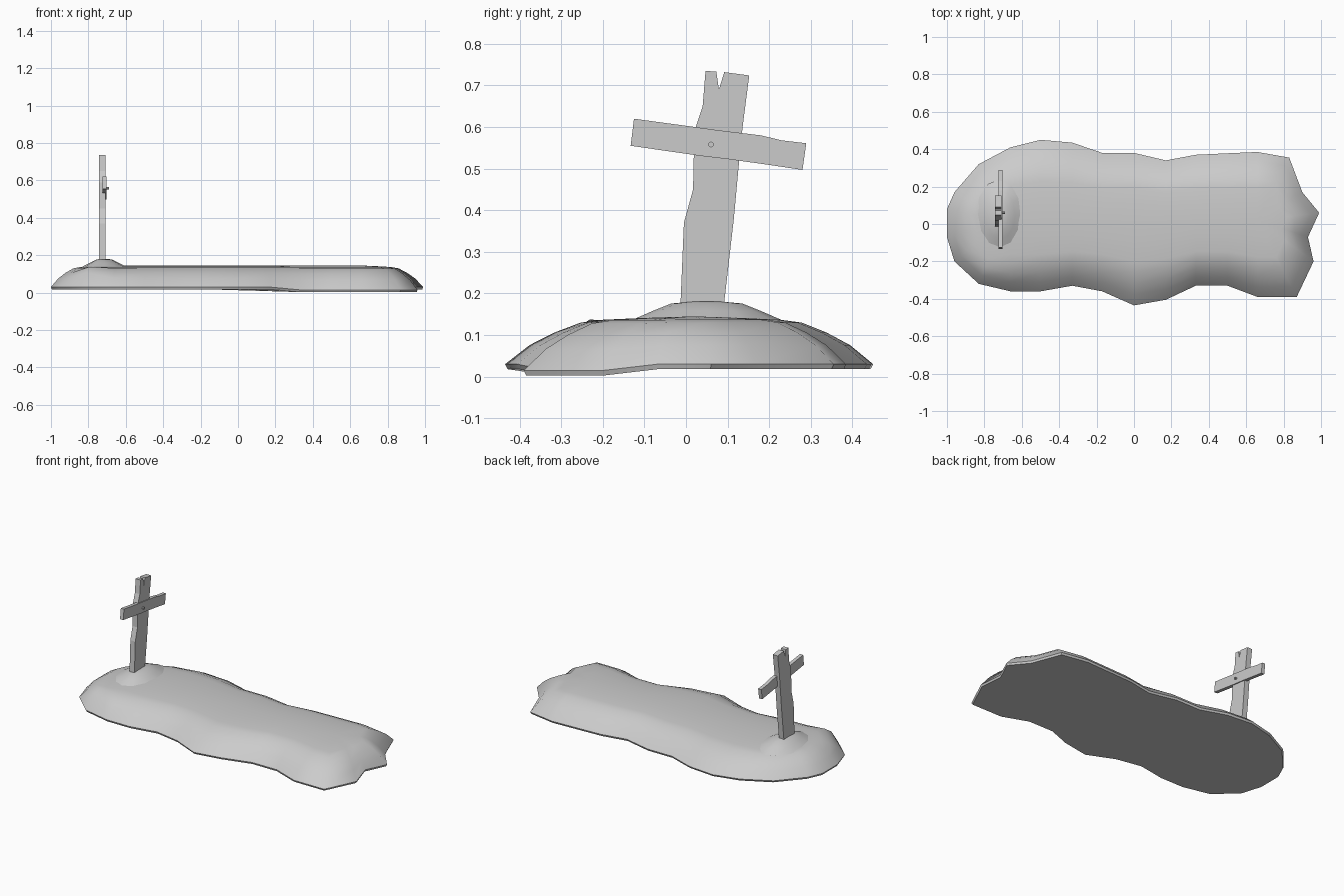
import bpy, bmesh, math
from mathutils import Vector, Matrix

if "Cube" in bpy.data.objects:
    bpy.data.objects.remove(bpy.data.objects["Cube"])


def finish(bm, name, smooth=None):
    bmesh.ops.recalc_face_normals(bm, faces=bm.faces)
    me = bpy.data.meshes.new(name)
    bm.to_mesh(me)
    bm.free()
    ob = bpy.data.objects.new(name, me)
    bpy.context.collection.objects.link(ob)
    if smooth:
        bpy.ops.object.select_all(action='DESELECT')
        ob.select_set(True)
        bpy.context.view_layer.objects.active = ob
        bpy.ops.object.shade_smooth_by_angle(angle=math.radians(smooth))
    return ob


def bridge(bm, a, b):
    n = len(a)
    for i in range(n):
        j = (i + 1) % n
        bm.faces.new((a[i], a[j], b[j], b[i]))


# Earth mound: irregular outline stepped up in rings to a central spine
outline = [(.99, .06), (.9, .17), (.83, .355), (.66, .385), (.5, .378), (.33, .37),
           (.17, .34), (0, .38), (-.17, .38), (-.33, .435), (-.5, .45), (-.66, .41),
           (-.83, .32), (-.96, .17), (-1, .08), (-1, -.07), (-.96, -.2), (-.83, -.32),
           (-.66, -.36), (-.5, -.36), (-.33, -.33), (-.17, -.36), (0, -.435), (.17, -.405),
           (.33, -.33), (.5, -.33), (.66, -.39), (.87, -.39), (.96, -.2), (.93, -.07)]


def rim_z(x, y):
    return .015 if x > .3 and y < -.15 else .03


def bump(x, y):
    # raised shoulder at the front of the head end
    return .05 * math.exp(-((x + .77) / .07) ** 2 - ((y + .26) / .05) ** 2)


bm = bmesh.new()
rings = [[bm.verts.new((x * .995, y * .985, rim_z(x, y) - .012)) for x, y in outline]]
for t, h in ((0, 0), (.13, .4), (.26, .66), (.4, .87), (.52, .93), (.75, .97), (1, 1)):
    ring = []
    for x, y in outline:
        p = Vector((x, y)).lerp(Vector((max(-.7, min(.66, x)), .02)), t)
        z = rim_z(x, y) * (1 - h) + .145 * h
        ring.append(bm.verts.new((p.x, p.y, z + (bump(p.x, p.y) if t else 0))))
    rings.append(ring)
for a, b in zip(rings, rings[1:]):
    bridge(bm, a, b)
bm.faces.new(rings[0][::-1])
bmesh.ops.remove_doubles(bm, verts=bm.verts, dist=.0005)
finish(bm, "earth_mound", 50)

# Small heap of soil packed around the post
bm = bmesh.new()
rings = []
for rx, ry, z in ((.13, .19, .132), (.08, .13, .158), (.045, .085, .176), (.015, .03, .181)):
    rings.append([bm.verts.new((-.715 + rx * math.cos(a), .05 + ry * math.sin(a), z))
                  for a in (2 * math.pi * i / 12 for i in range(12))])
for a, b in zip(rings, rings[1:]):
    bridge(bm, a, b)
bm.faces.new(rings[-1])
finish(bm, "soil_heap", 50)


def plank(name, profile, x0, x1):
    bm = bmesh.new()
    a = [bm.verts.new((x0, y, z)) for y, z in profile]
    b = [bm.verts.new((x1, y, z)) for y, z in profile]
    bridge(bm, a, b)
    bm.faces.new(a)
    bm.faces.new(b)
    return finish(bm, name)


# Weathered wooden cross: notched post and tilted crossbar
plank("post", [(-.015, .12), (.085, .12), (.092, .18), (.115, .38), (.126, .5), (.136, .6),
               (.152, .724), (.092, .732), (.079, .69), (.073, .733), (.047, .735),
               (.04, .65), (.02, .59), (.017, .45), (-.005, .37), (-.013, .18)], -.742, -.708)
plank("crossbar", [(-.133, .555), (.04, .53), (.1, .523), (.2, .509), (.28, .497),
                   (.289, .561), (.23, .568), (.18, .58), (.08, .592), (0, .603),
                   (-.125, .62)], -.724, -.702)

# Nail through the crossbar
bm = bmesh.new()
bmesh.ops.create_cone(bm, cap_ends=True, segments=8, radius1=.007, radius2=.007, depth=.03,
                      matrix=Matrix.Translation((-.705, .06, .558)) @ Matrix.Rotation(math.pi / 2, 4, 'Y'))
finish(bm, "nail", 40)
